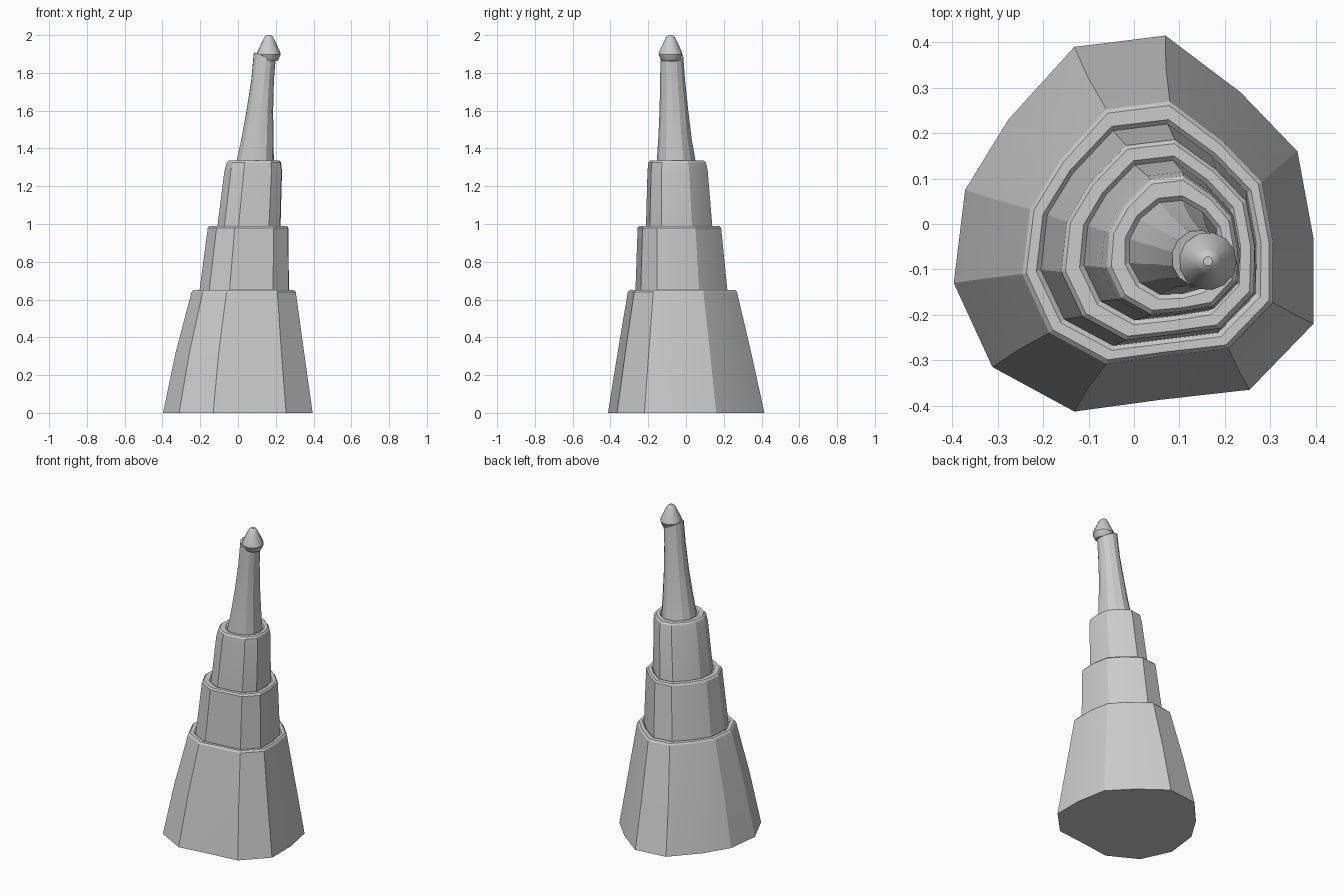
import bpy, bmesh
from math import cos, sin, atan2
from mathutils import Vector

if "Cube" in bpy.data.objects:
    bpy.data.objects.remove(bpy.data.objects["Cube"])

# Irregular outline shared by every tier
OUTLINE = [(0.07, .415), (-.13, .39), (-.275, .23), (-.37, .075), (-.395, -.13),
           (-.31, -.315), (-.13, -.413), (.06, -.387), (.255, -.365),
           (.395, -.22), (.395, -.03), (.36, .16), (.235, .29)]


def ring(x0, x1, y0, y1, z, rnd=0.0, tilt=0.0):
    """Outline fitted to a box, blended towards a circle, optionally tilted along x."""
    pts = []
    for x, y in OUTLINE:
        a = atan2(y, x)
        pts.append(Vector((x, y)).lerp(Vector((0.4 * cos(a), 0.4 * sin(a))), rnd))
    ax, bx = min(p.x for p in pts), max(p.x for p in pts)
    ay, by = min(p.y for p in pts), max(p.y for p in pts)
    out = []
    for p in pts:
        u, v = (p.x - ax) / (bx - ax), (p.y - ay) / (by - ay)
        out.append((x0 + u * (x1 - x0), y0 + v * (y1 - y0), z - tilt * (u - 0.5)))
    return out


def loft(name, rings, bottom=False, top=False, angle=0.35):
    bm = bmesh.new()
    loops = [[bm.verts.new(p) for p in r] for r in rings]
    n = len(OUTLINE)
    for a, b in zip(loops, loops[1:]):
        for i in range(n):
            j = (i + 1) % n
            bm.faces.new((a[i], a[j], b[j], b[i]))
    if bottom:
        bm.faces.new(loops[0][::-1])
    if top:
        bm.faces.new(loops[-1])
    me = bpy.data.meshes.new(name)
    bm.to_mesh(me)
    bm.free()
    ob = bpy.data.objects.new(name, me)
    bpy.context.collection.objects.link(ob)
    bpy.ops.object.select_all(action='DESELECT')
    bpy.context.view_layer.objects.active = ob
    ob.select_set(True)
    bpy.ops.object.shade_smooth_by_angle(angle=angle)
    return ob


# Where each upper part meets the ledge below it
foot2 = (-.205, .27, -.268, .22, .64, .05)
foot3 = (-.11, .225, -.212, .14, .98, .15)
foot4 = (-.01, .19, -.155, .052, 1.325, .6)

# Stepped tiers, each with a bevelled rim and a ledge
loft("base_tier", [
    ring(-.397, .395, -.413, .415, 0), ring(-.33, .35, -.362, .345, .32),
    ring(-.246, .306, -.308, .27, .64), ring(-.237, .297, -.299, .261, .65),
    ring(-.215, .28, -.278, .23, .65, .05), ring(*foot2)], bottom=True)
loft("middle_tier", [
    ring(*foot2), ring(-.16, .266, -.256, .186, .98, .08),
    ring(-.151, .257, -.247, .177, .99, .1),
    ring(-.12, .235, -.222, .15, .99, .15), ring(*foot3)])
loft("upper_tier", [
    ring(*foot3), ring(-.072, .233, -.204, .115, 1.28, .15),
    ring(-.06, .228, -.199, .106, 1.325, .2),
    ring(-.05, .22, -.19, .096, 1.335, .25),
    ring(-.02, .2, -.165, .062, 1.335, .6), ring(*foot4)])

# Leaning neck with a slanted top
loft("neck", [
    ring(*foot4), ring(.018, .188, -.147, .03, 1.45, .7),
    ring(.045, .186, -.14, .012, 1.6, .8), ring(.07, .19, -.137, -.005, 1.76, .85),
    ring(.084, .198, -.135, -.014, 1.885, .9, .05)], top=True)


# Pointed cap with a flared collar
def cap_ring(r, z, tilt=0.0):
    return ring(.163 - r, .163 + r, -.082 - r, -.082 + r, z, 1, tilt)


loft("tip_cap", [
    cap_ring(.044, 1.862), cap_ring(.05, 1.868), cap_ring(.063, 1.898),
    cap_ring(.06, 1.912), cap_ring(.028, 1.98), cap_ring(.022, 1.991),
    cap_ring(.01, 2.0)], bottom=True, top=True, angle=0.6)
